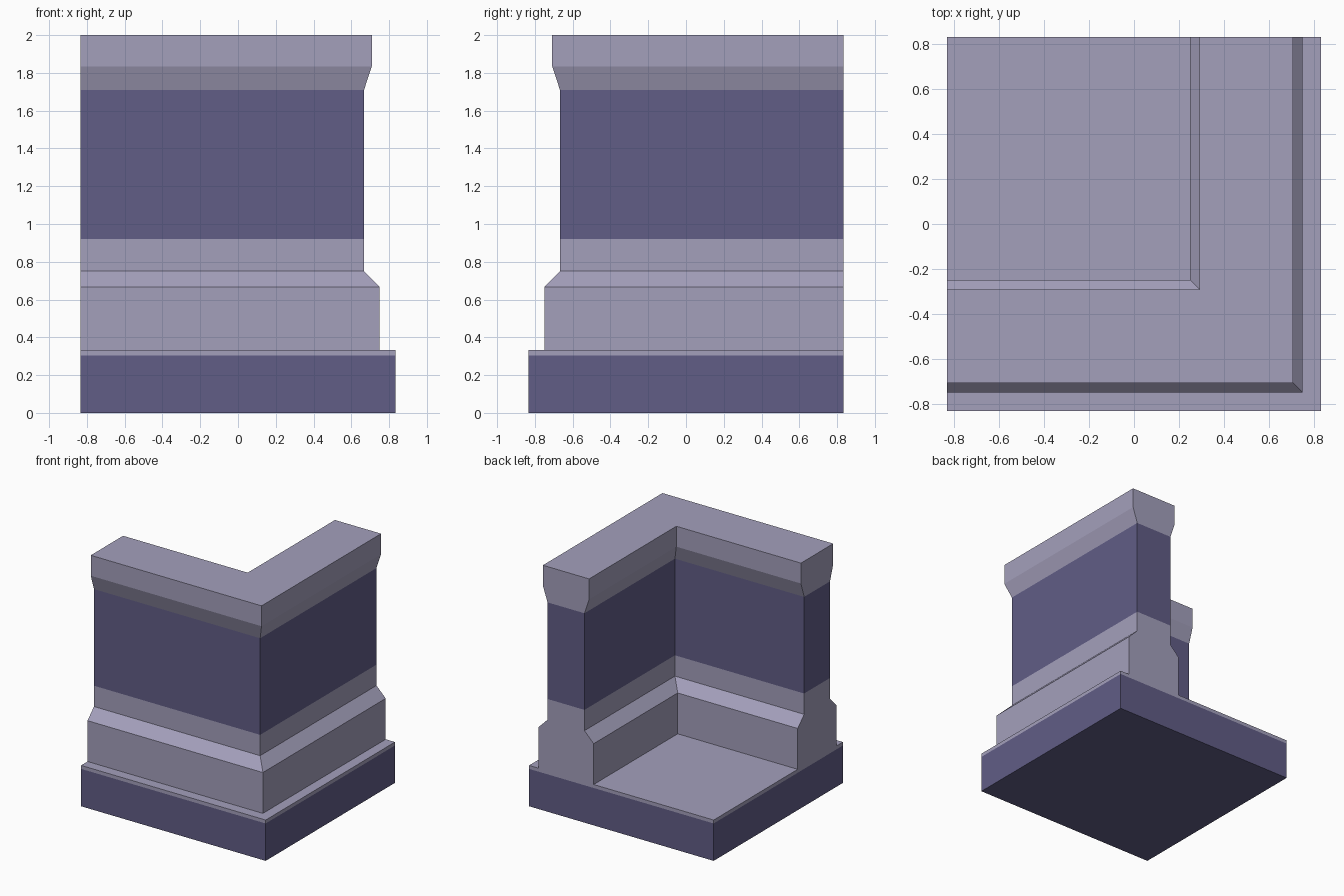
import bpy, bmesh

if "Cube" in bpy.data.objects:
    bpy.data.objects.remove(bpy.data.objects["Cube"])

S = 0.8333   # half width of the base
C = 0.5      # distance of the wall centreline from the middle


def material(name, rgb):
    m = bpy.data.materials.new(name)
    m.diffuse_color = (*rgb, 1)
    m.use_nodes = True
    m.node_tree.nodes["Principled BSDF"].inputs["Base Color"].default_value = m.diffuse_color
    return m


pale = material("pale_stone", (0.37, 0.35, 0.50))
dark = material("dark_stone", (0.12, 0.11, 0.24))


def finish(name, bm):
    bmesh.ops.recalc_face_normals(bm, faces=bm.faces[:])
    me = bpy.data.meshes.new(name)
    bm.to_mesh(me)
    bm.free()
    me.materials.append(pale)
    me.materials.append(dark)
    ob = bpy.data.objects.new(name, me)
    bpy.context.collection.objects.link(ob)
    return ob


# Square base slab: dark sides and underside, thin pale band and pale top
bm = bmesh.new()
rings = [[bm.verts.new((x * S, y * S, z)) for x, y in ((-1, -1), (1, -1), (1, 1), (-1, 1))]
         for z in (0, 0.305, 0.3333)]
bm.faces.new(rings[0][::-1]).material_index = 1
bm.faces.new(rings[2])
for band in range(2):
    for i in range(4):
        j = (i + 1) % 4
        f = bm.faces.new((rings[band][i], rings[band][j], rings[band + 1][j], rings[band + 1][i]))
        f.material_index = 1 - band
finish("base_slab", bm)

# L-shaped wall: symmetric moulded profile (half thickness, height) swept round a mitred corner
profile = [(0.25, 0.3333), (0.25, 0.6667), (0.1667, 0.75), (0.1667, 0.92),
           (0.1667, 1.7083), (0.2083, 1.8333), (0.2083, 2.0)]
DARK_BAND = 3


def station(bm, d, z):
    r = C + d
    return [bm.verts.new(p) for p in ((-S, -r, z), (r, -r, z), (r, S, z))]


bm = bmesh.new()
outer = [station(bm, h, z) for h, z in profile]
inner = [station(bm, -h, z) for h, z in profile]
for b in range(len(profile) - 1):
    quads = []
    for side in (outer, inner):
        for k in range(2):
            quads.append((side[b][k], side[b][k + 1], side[b + 1][k + 1], side[b + 1][k]))
    for k in (0, 2):  # flat wall ends
        quads.append((outer[b][k], inner[b][k], inner[b + 1][k], outer[b + 1][k]))
    for q in quads:
        bm.faces.new(q).material_index = 1 if b == DARK_BAND else 0
# flat top of the wall, and its seat on the slab
for row in (0, -1):
    for k in range(2):
        bm.faces.new((outer[row][k], outer[row][k + 1], inner[row][k + 1], inner[row][k]))
finish("corner_wall", bm)
